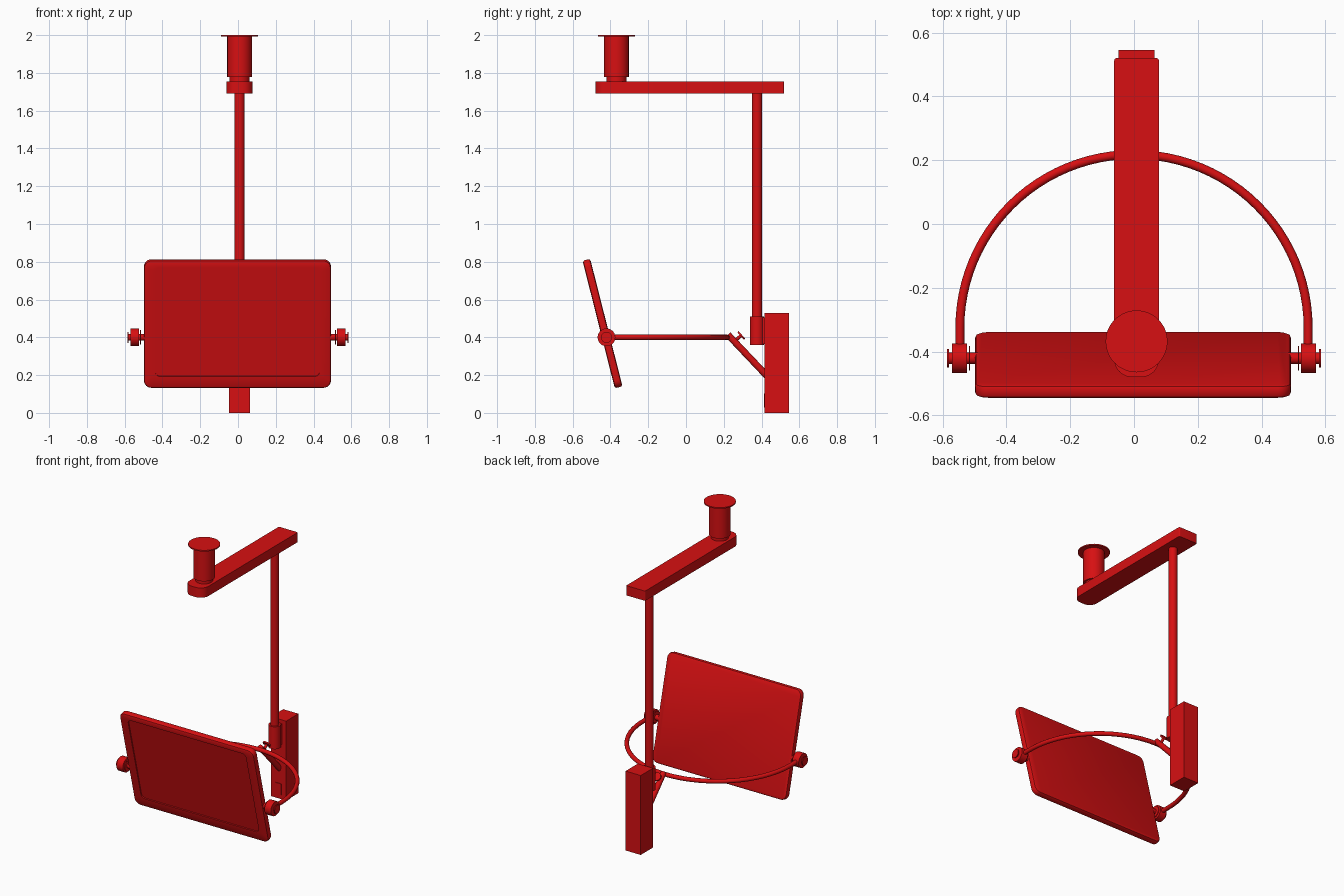
import bpy, bmesh, math
from mathutils import Vector

if "Cube" in bpy.data.objects:
    bpy.data.objects.remove(bpy.data.objects["Cube"])

red = bpy.data.materials.new("bright red")
red.use_nodes = True
red.diffuse_color = (0.68, 0.005, 0.006, 1)
red.node_tree.nodes["Principled BSDF"].inputs["Base Color"].default_value = red.diffuse_color


def finish(name, bm, smooth=True):
    bmesh.ops.recalc_face_normals(bm, faces=bm.faces)
    mesh = bpy.data.meshes.new(name)
    bm.to_mesh(mesh)
    bm.free()
    mesh.materials.append(red)
    obj = bpy.data.objects.new(name, mesh)
    bpy.context.collection.objects.link(obj)
    if smooth:
        bpy.ops.object.select_all(action="DESELECT")
        obj.select_set(True)
        bpy.context.view_layer.objects.active = obj
        bpy.ops.object.shade_smooth_by_angle(angle=math.radians(35))
    return obj


def rounded_rect(w, h, front_r, back_r, steps=6):
    """Outline with separate corner radii for the -v and +v ends."""
    pts = []
    for i, (su, sv) in enumerate(((1, 1), (-1, 1), (-1, -1), (1, -1))):
        r = back_r if sv > 0 else front_r
        for k in range(steps + 1):
            a = math.pi / 2 * (i + k / steps)
            pts.append((su * (w / 2 - r) + r * math.cos(a),
                        sv * (h / 2 - r) + r * math.sin(a)))
    return pts


def loft(name, loops):
    """Skin matching outlines and cap both ends."""
    bm = bmesh.new()
    rings = [[bm.verts.new(p) for p in loop] for loop in loops]
    n = len(rings[0])
    for a, b in zip(rings, rings[1:]):
        for i in range(n):
            j = (i + 1) % n
            bm.faces.new((a[i], a[j], b[j], b[i]))
    bm.faces.new(rings[0])
    bm.faces.new(rings[-1])
    return finish(name, bm)


def box(name, center, size):
    bm = bmesh.new()
    bmesh.ops.create_cube(bm, size=1)
    bmesh.ops.scale(bm, vec=size, verts=bm.verts)
    bmesh.ops.translate(bm, vec=center, verts=bm.verts)
    return finish(name, bm, False)


def rod(name, start, end, radius, sides=32):
    start, end = Vector(start), Vector(end)
    bm = bmesh.new()
    bmesh.ops.create_cone(bm, cap_ends=True, segments=sides, radius1=radius,
                          radius2=radius, depth=(end - start).length)
    turn = (end - start).to_track_quat("Z", "Y").to_matrix()
    bmesh.ops.rotate(bm, matrix=turn, verts=bm.verts)
    bmesh.ops.translate(bm, vec=(start + end) / 2, verts=bm.verts)
    return finish(name, bm)


# Ceiling mount
CX, MY = 0.008, -0.368
for name, z0, z1, r in (("ceiling_flange", 1.992, 2, 0.097),
                        ("mount_column", 1.778, 1.992, 0.065),
                        ("mount_neck", 1.75, 1.778, 0.053)):
    rod(name, (CX, MY, z0), (CX, MY, z1), r, 48)

# Horizontal arm with a rounded front end
plan = rounded_rect(0.14, 1.0, 0.055, 0.008)
loft("overhead_arm", [[(CX + u, 0.02 + v, z) for u, v in plan] for z in (1.69, 1.755)])

# Drop post, sleeve and rear housing
rod("drop_post", (CX, 0.376, 0.4), (CX, 0.376, 1.70), 0.027)
rod("post_sleeve", (CX, 0.376, 0.36), (CX, 0.376, 0.51), 0.038)
box("sleeve_bracket", (CX, 0.40, 0.435), (0.05, 0.05, 0.14))
box("rear_housing", (CX, 0.481, 0.265), (0.112, 0.13, 0.53))
box("housing_strip", (CX, 0.415, 0.065), (0.042, 0.006, 0.075))

# Diagonal strut and its thumb screw
rod("strut", (CX, 0.222, 0.414), (CX, 0.43, 0.194), 0.018)
rod("thumb_screw_stem", (CX, 0.255, 0.378), (CX, 0.295, 0.412), 0.009, 16)
rod("thumb_screw_head", (CX, 0.289, 0.407), (CX, 0.296, 0.413), 0.026, 24)

# Curved yoke
path = [(-0.546, -0.42)]
path += [(-0.546 * math.cos(math.pi * i / 48), -0.325 + 0.543 * math.sin(math.pi * i / 48))
         for i in range(49)] + [(0.546, -0.42)]
bm = bmesh.new()
rings = []
for i, p in enumerate(path):
    tangent = Vector(path[min(i + 1, len(path) - 1)]) - Vector(path[max(i - 1, 0)])
    side = Vector((tangent.y, -tangent.x, 0)).normalized()
    rings.append([bm.verts.new(Vector((*p, 0.4)) + 0.014 * (math.cos(a) * side
                  + math.sin(a) * Vector((0, 0, 1))))
                  for a in (math.tau * k / 12 for k in range(12))])
for a, b in zip(rings, rings[1:]):
    for k in range(12):
        m = (k + 1) % 12
        bm.faces.new((a[k], a[m], b[m], b[k]))
bm.faces.new(rings[0])
bm.faces.new(rings[-1])
finish("yoke", bm)

# Pivot clamps on both sides
for side, s in (("left", 1), ("right", -1)):
    for part, x0, x1, r in (("pivot_shaft", 0.47, 0.585, 0.018),
                            ("inner_washer", 0.514, 0.518, 0.038),
                            ("pivot_clamp", 0.523, 0.57, 0.047),
                            ("outer_washer", 0.58, 0.586, 0.029)):
        rod(side + "_" + part, (s * x0, -0.421, 0.4), (s * x1, -0.421, 0.4), r, 24)

# Tilted panel with a raised frame around a recessed face
W, H = 0.99, 0.697


def panel_loop(y, inset, radius):
    return [(u, y, v) for u, v in rounded_rect(W - 2 * inset, H - 2 * inset, radius, radius)]


def recess_loop(y):
    return [(u, y, v + 0.014) for u, v in rounded_rect(0.87, 0.595, 0.025, 0.025)]


panel = loft("panel", [recess_loop(-0.014), recess_loop(-0.021),
                       panel_loop(-0.021, 0.012, 0.03), panel_loop(-0.017, 0.003, 0.037),
                       panel_loop(-0.010, 0, 0.04), panel_loop(0.010, 0, 0.04),
                       panel_loop(0.017, 0.003, 0.037), panel_loop(0.021, 0.012, 0.03)])
panel.location = (-0.003, -0.442, 0.473)
panel.rotation_euler.x = math.radians(14.2)
